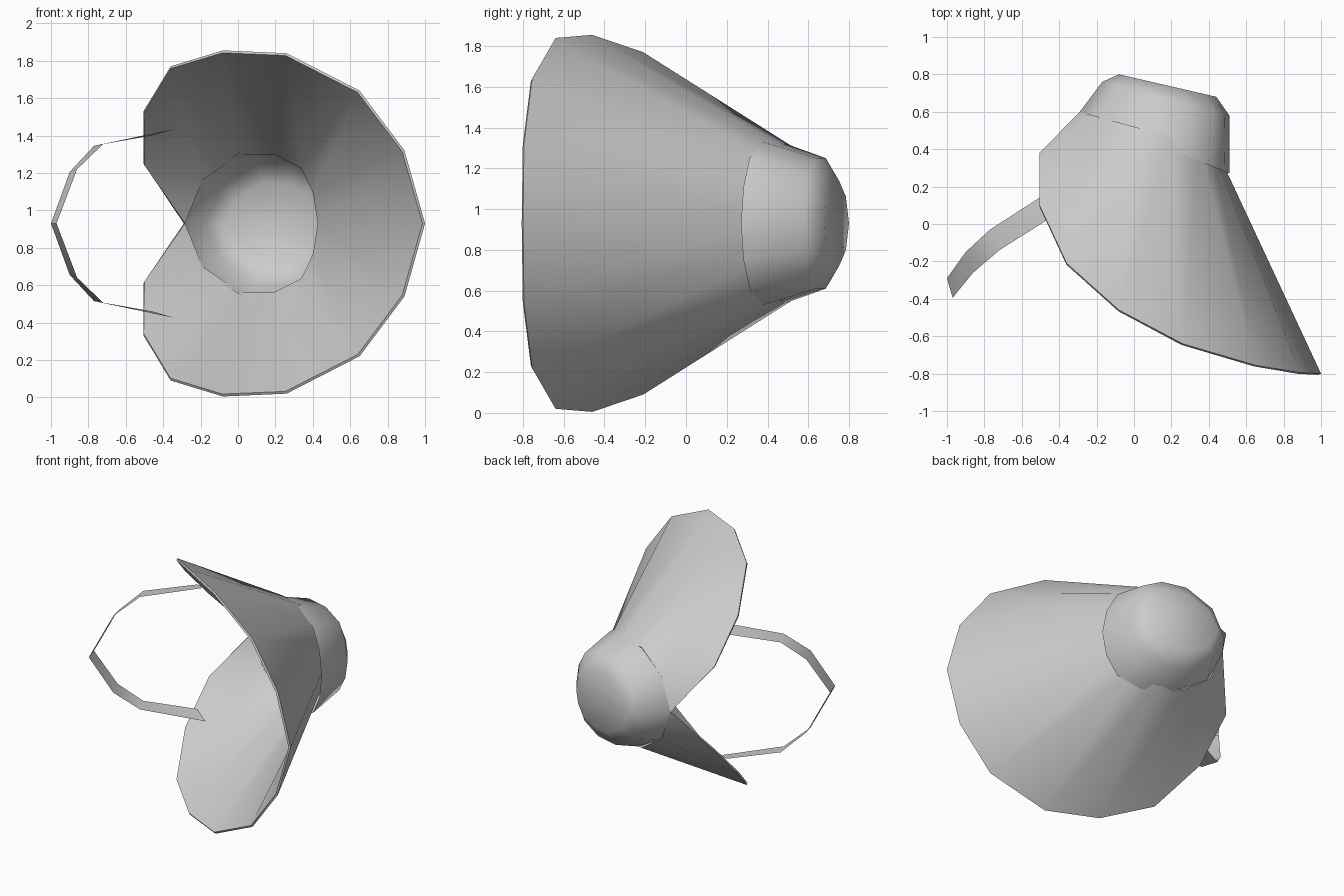
import bpy
import math

if "Cube" in bpy.data.objects:
    bpy.data.objects.remove(bpy.data.objects["Cube"])

MID_Z = 0.93  # the model mirrors above and below this height

# Half outline shared by the neck opening and the crown: (along, up)
HALF_RING = [(1, 0), (.93, .44), (.75, .8), (.34, 1), (-.18, 1), (-.74, .63), (-1, 0)]


def half_ring(right, left, height):
    """Tilted half ring running from its right (x, y) end to its left one."""
    return [((right[0] + left[0]) / 2 + u * (right[0] - left[0]) / 2,
             (right[1] + left[1]) / 2 + u * (right[1] - left[1]) / 2,
             w * height) for u, w in HALF_RING]


def make_part(name, verts, faces, angle, thickness=0):
    mesh = bpy.data.meshes.new(name)
    mesh.from_pydata(verts, [], faces)
    mesh.update()
    obj = bpy.data.objects.new(name, mesh)
    bpy.context.collection.objects.link(obj)
    obj.location.z = MID_Z
    bpy.ops.object.select_all(action='DESELECT')
    obj.select_set(True)
    bpy.context.view_layer.objects.active = obj
    mirror = obj.modifiers.new("mirror", 'MIRROR')
    mirror.use_axis = (False, False, True)
    mirror.merge_threshold = 0.002
    if thickness:
        solid = obj.modifiers.new("thickness", 'SOLIDIFY')
        solid.thickness = thickness
        solid.offset = 1
    for m in list(obj.modifiers):
        bpy.ops.object.modifier_apply(modifier=m.name)
    bpy.ops.object.shade_smooth_by_angle(angle=math.radians(angle))
    return obj


# Flared brim: outer edge joined to the neck opening, with a notch at one side
outer = [(1, -.80, 0), (.89, -.795, .39), (.65, -.755, .71), (.26, -.64, .91),
         (-.08, -.46, .925), (-.36, -.21, .84), (-.505, .10, .60)]
inner = half_ring((.44, .40), (-.29, .60), .38)
corner = (-.505, .38, .32)
n = len(outer)
faces = []
for i in range(n - 2):
    faces += [(i, i + 1, n + i), (i + 1, n + i + 1, n + i)]
faces += [(n - 2, n - 1, 2 * n - 2), (n - 1, 2 * n, 2 * n - 2), (2 * n, 2 * n - 1, 2 * n - 2)]
make_part("brim", outer + inner + [corner], faces, 45, 0.015)

# Rounded crown: three tilted rings and a flat back
rings = [half_ring((.51, .27), (-.29, .60), .40),
         half_ring((.51, .58), (-.17, .76), .32),
         half_ring((.44, .68), (-.08, .80), .21)]
faces = [(r * n + i, r * n + i + 1, (r + 1) * n + i + 1, (r + 1) * n + i)
         for r in range(2) for i in range(n - 1)]
faces.append(tuple(range(2 * n, 3 * n)))
make_part("crown", sum(rings, []), faces, 80)

# Chin strap: a flat ribbon loop
upper = [(-1, -.29, 0), (-.90, -.15, .275), (-.77, -.03, .415), (-.46, .17, .47)]
lower = [(-.97, -.395, 0), (-.86, -.26, .29), (-.72, -.14, .425), (-.34, .10, .505)]
m = len(upper)
make_part("chin_strap", upper + lower,
          [(i, i + 1, m + i + 1, m + i) for i in range(m - 1)], 40)
